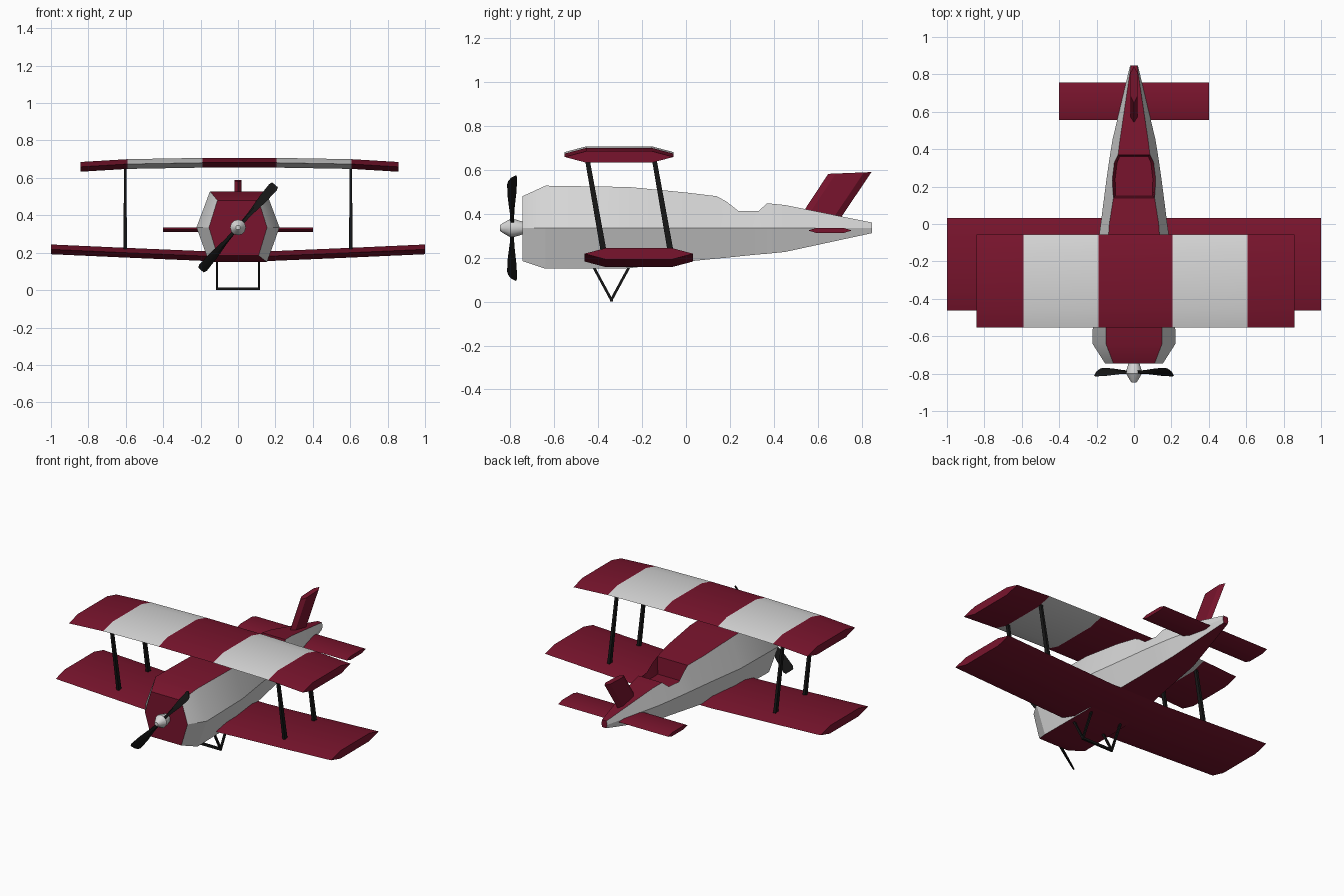
import bpy, bmesh, math
from mathutils import Vector

if "Cube" in bpy.data.objects:
    bpy.data.objects.remove(bpy.data.objects["Cube"])


def material(name, rgb):
    m = bpy.data.materials.new(name)
    m.diffuse_color = (*rgb, 1)
    m.use_nodes = True
    m.node_tree.nodes["Principled BSDF"].inputs["Base Color"].default_value = m.diffuse_color
    return m


RED = material("dark red", (0.19, 0.007, 0.026))
GREY = material("light grey", (0.68, 0.68, 0.68))
BLACK = material("black", (0.008, 0.008, 0.008))


def finish(bm, name, mats):
    bmesh.ops.recalc_face_normals(bm, faces=bm.faces)
    me = bpy.data.meshes.new(name)
    bm.to_mesh(me)
    bm.free()
    for m in mats:
        me.materials.append(m)
    ob = bpy.data.objects.new(name, me)
    bpy.context.collection.objects.link(ob)
    return ob


def loft(rings):
    """Skin a list of equal-length point rings and cap both ends."""
    bm = bmesh.new()
    vs = [[bm.verts.new(p) for p in r] for r in rings]
    n = len(vs[0])
    for a, b in zip(vs, vs[1:]):
        for i in range(n):
            j = (i + 1) % n
            bm.faces.new((a[i], a[j], b[j], b[i]))
    bm.faces.new(vs[0])
    bm.faces.new(vs[-1])
    return bm


def hexfoil(half, flat, thick):
    """Six-sided wing section: (chord, height) pairs around the centre."""
    h = thick / 2
    return [(-half, 0), (-flat, h), (flat, h), (half, 0), (flat, -h), (-flat, -h)]


def rod(name, p, q, r0, r1, wide=1.0):
    p, q = Vector(p), Vector(q)
    d = (q - p).normalized()
    side = Vector((1, 0, 0)) if abs(d.x) < 0.9 else Vector((0, 0, 1))
    other = d.cross(side).normalized()
    rings = [[c + side * r * a + other * r * wide * b
              for a, b in ((-1, -1), (1, -1), (1, 1), (-1, 1))] for c, r in ((p, r0), (q, r1))]
    return finish(loft(rings), name, [BLACK])


# Fuselage: y, top z, bottom z, half-widths at top, middle and bottom
stations = [
    (-0.745, 0.480, 0.185, 0.110, 0.155, 0.110),
    (-0.640, 0.528, 0.150, 0.150, 0.222, 0.155),
    (-0.260, 0.522, 0.152, 0.150, 0.215, 0.150),
    (0.000, 0.497, 0.182, 0.132, 0.178, 0.130),
    (0.140, 0.480, 0.196, 0.110, 0.160, 0.115),
    (0.185, 0.455, 0.200, 0.113, 0.154, 0.110),
    (0.240, 0.412, 0.206, 0.116, 0.147, 0.105),
    (0.330, 0.412, 0.215, 0.105, 0.134, 0.096),
    (0.370, 0.448, 0.218, 0.085, 0.128, 0.092),
    (0.450, 0.440, 0.226, 0.075, 0.115, 0.084),
    (0.848, 0.360, 0.312, 0.016, 0.021, 0.015),
]
rings = [[(-t, y, zt), (t, y, zt), (m, y, 0.335), (b, y, zb), (-b, y, zb), (-m, y, 0.335)]
         for y, zt, zb, t, m, b in stations]
bm = loft(rings)
bm.normal_update()
bmesh.ops.recalc_face_normals(bm, faces=bm.faces)
for f in bm.faces:                                   # only the flanks are grey
    f.material_index = 1 if abs(f.normal.x) > 0.5 else 0
# sunken cockpit in the dipped part of the deck
deck = [f for f in bm.faces if f.normal.z > 0.4 and f.material_index == 0
        and 0.14 < f.calc_center_median().y < 0.37]
bmesh.ops.inset_region(bm, faces=deck, thickness=0.015)
for v in {v for f in deck for v in f.verts}:
    v.co.z = 0.37
finish(bm, "fuselage", [RED, GREY])


# Wings: hexagonal section swept along x, bent up or down toward the tips
def wing(name, section, y, spans, striped=False, shift=0.0):
    xs = [(-x, z) for x, z in reversed(spans)] + spans
    bm = loft([[(x + shift, y + c, z + h) for c, h in section] for x, z in xs])
    for f in bm.faces:
        x = abs(f.calc_center_median().x - shift)
        f.material_index = 1 if striped and 0.2 < x < 0.6 else 0
    return finish(bm, name, [RED, GREY])


foil = hexfoil(0.248, 0.15, 0.052)
wing("lower_wing", foil, -0.215, [(0.2, 0.183), (0.6, 0.200), (1.0, 0.218)])
wing("upper_wing", foil, -0.305, [(0.198, 0.681), (0.6, 0.674), (0.85, 0.659)], True, 0.008)
wing("tailplane", hexfoil(0.1, 0.06, 0.024), 0.656, [(0.1, 0.324), (0.4, 0.324)])

# Swept tail fin
fin = []
for z0, z1, y0, y1 in ((0.38, 0.37, 0.515, 0.697), (0.582, 0.59, 0.648, 0.845)):
    mid, half = (y0 + y1) / 2, (y1 - y0) / 2
    fin.append([(h, mid + c, z0 + (z1 - z0) * (c / half + 1) / 2)
                for c, h in hexfoil(half, half * 0.65, 0.036)])
finish(loft(fin), "tail_fin", [RED])

# Wing struts and undercarriage on both sides
for s, side in ((-1, "left"), (1, "right")):
    for y, label in ((-0.45, "front"), (-0.145, "rear")):
        rod(f"{side}_{label}_strut", (s * 0.603, y, 0.65), (s * 0.603, y + 0.078, 0.21),
            0.007, 0.009, 1.5)
    x = s * 0.112
    rod(f"{side}_front_gear_leg", (x, -0.425, 0.165), (x, -0.34, 0.008), 0.006, 0.006)
    rod(f"{side}_rear_gear_leg", (x, -0.255, 0.165), (x, -0.34, 0.008), 0.006, 0.006)
rod("gear_crossbar", (-0.118, -0.34, 0.007), (0.118, -0.34, 0.007), 0.007, 0.007)

# Spinner: turned profile about the y axis
HUB = Vector((0, -0.792, 0.335))
profile = [(-0.848, 0.012), (-0.835, 0.022), (-0.800, 0.042), (-0.780, 0.040), (-0.740, 0.028)]
finish(loft([[(r * math.cos(k * math.tau / 12), y, HUB.z + r * math.sin(k * math.tau / 12))
              for k in range(12)] for y, r in profile]), "spinner", [GREY])

# Propeller: two pitched blades, widening to the tip
along = Vector((math.cos(math.radians(49)), 0, math.sin(math.radians(49))))
across = Vector((-along.z, 0, along.x))
for s, label in ((1, "upper"), (-1, "lower")):
    chord = (across * s * 0.75 + Vector((0, 0.66, 0))).normalized()
    thick = chord.cross(along)
    rings = []
    for r, w, t in ((0.02, 0.011, 0.010), (0.10, 0.016, 0.009), (0.20, 0.030, 0.008),
                    (0.285, 0.035, 0.006), (0.302, 0.026, 0.005)):
        c = HUB + along * s * r
        rings.append([c - chord * w, c + thick * t, c + chord * w, c - thick * t])
    finish(loft(rings), f"{label}_propeller_blade", [BLACK])

# Smooth shading with sharp creases
bpy.ops.object.select_all(action='SELECT')
bpy.context.view_layer.objects.active = bpy.context.scene.objects["fuselage"]
bpy.ops.object.shade_smooth_by_angle(angle=math.radians(30))
